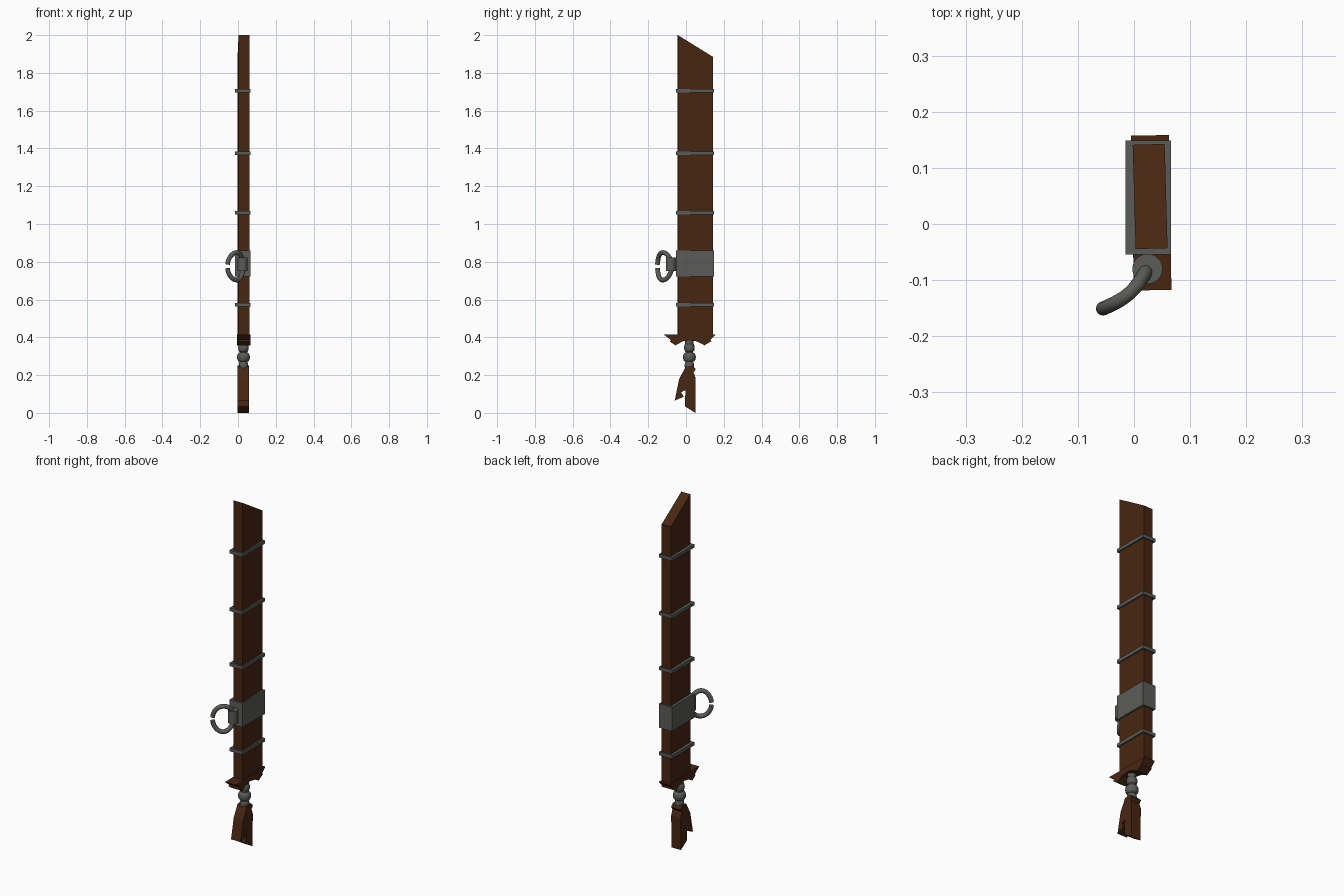
import bpy, bmesh, math
from mathutils import Vector, Matrix

if "Cube" in bpy.data.objects:
    bpy.data.objects.remove(bpy.data.objects["Cube"])


def material(name, rgb):
    m = bpy.data.materials.new(name)
    m.diffuse_color = (*rgb, 1)
    m.use_nodes = True
    m.node_tree.nodes["Principled BSDF"].inputs["Base Color"].default_value = m.diffuse_color
    return m


WOOD = material("dark brown wood", (0.064, 0.019, 0.006))
METAL = material("grey metal", (0.105, 0.108, 0.098))


def finish(name, bm, mat, smooth=False):
    bmesh.ops.recalc_face_normals(bm, faces=bm.faces)
    me = bpy.data.meshes.new(name)
    bm.to_mesh(me)
    bm.free()
    ob = bpy.data.objects.new(name, me)
    bpy.context.collection.objects.link(ob)
    me.materials.append(mat)
    if smooth:
        bpy.ops.object.select_all(action='DESELECT')
        bpy.context.view_layer.objects.active = ob
        ob.select_set(True)
        bpy.ops.object.shade_smooth_by_angle(angle=math.radians(40))
    return ob


def slab(name, outline, x0, x1, mat, yaw=0.0):
    """Extrude a (y, z) outline along x, then yaw it about its middle."""
    bm = bmesh.new()
    face = bm.faces.new([bm.verts.new((x0, y, z)) for y, z in outline])
    ext = bmesh.ops.extrude_face_region(bm, geom=[face])["geom"]
    bmesh.ops.translate(bm, vec=(x1 - x0, 0, 0),
                        verts=[v for v in ext if isinstance(v, bmesh.types.BMVert)])
    pivot = Vector(((x0 + x1) / 2, 0.04, 0))
    bmesh.ops.rotate(bm, verts=bm.verts, cent=pivot,
                     matrix=Matrix.Rotation(math.radians(yaw), 3, 'Z'))
    return finish(name, bm, mat)


def lathe(name, profile, cx, cy, mat, sides=24):
    """Turn an (r, z) profile around a vertical axis."""
    bm = bmesh.new()
    rings = [[bm.verts.new((cx + r * math.cos(2 * math.pi * i / sides),
                            cy + r * math.sin(2 * math.pi * i / sides), z))
              for i in range(sides)] for r, z in profile]
    for a, b in zip(rings, rings[1:]):
        for i in range(sides):
            j = (i + 1) % sides
            bm.faces.new((a[i], a[j], b[j], b[i]))
    bm.faces.new(rings[0])
    bm.faces.new(rings[-1])
    return finish(name, bm, mat, True)


def tube(name, pts, r, mat, sides=14):
    """Sweep a circle along a path."""
    bm = bmesh.new()
    rings = []
    for k, p in enumerate(pts):
        t = (pts[min(k + 1, len(pts) - 1)] - pts[max(k - 1, 0)]).normalized()
        u = t.cross(Vector((0.65, -0.76, 0))).normalized()
        w = t.cross(u)
        rings.append([bm.verts.new(p + r * (u * math.cos(a) + w * math.sin(a)))
                      for a in (2 * math.pi * i / sides for i in range(sides))])
    for a, b in zip(rings, rings[1:]):
        for i in range(sides):
            j = (i + 1) % sides
            bm.faces.new((a[i], a[j], b[j], b[i]))
    bm.faces.new(rings[0])
    bm.faces.new(rings[-1])
    return finish(name, bm, mat, True)


# Blade-shaped wooden scabbard with slanted top
slab("scabbard", [(-0.044, 0.40), (0.142, 0.40), (0.142, 1.885), (-0.044, 2.0)],
     0.0005, 0.0575, WOOD, yaw=1.6)

# Metal bands: four thin, one wide
for i, (z, h) in enumerate([(0.573, 0.019), (1.06, 0.019), (1.375, 0.019),
                            (1.705, 0.019), (0.79, 0.138)]):
    slab("wide_band" if h > 0.1 else f"thin_band_{i + 1}",
         [(-0.054, z - h / 2), (0.149, z - h / 2), (0.149, z + h / 2), (-0.054, z + h / 2)],
         -0.015, 0.066, METAL)

# Drum and open hanging ring on the wide band
lathe("ring_mount", [(0.027, 0.75), (0.027, 0.822)], 0.024, -0.08, METAL)
for name, s in (("ring_upper_half", 1), ("ring_lower_half", -1)):
    pts = []
    for k in range(17):
        a = math.radians(8 + 164 * k / 16)
        f = (1 - math.cos(a)) / 2            # 0 at the mount, 1 at the open tip
        bow = 0.012 * math.sin(math.pi * f)
        pts.append(Vector((0.026 - 0.082 * f + 0.65 * bow,
                           -0.076 - 0.075 * f - 0.76 * bow,
                           0.776 + s * 0.073 * math.sin(a))))
    tube(name, pts, 0.0125, METAL)

# Jagged wooden guard
slab("guard", [(-0.118, 0.415), (0.158, 0.415), (0.128, 0.385), (0.135, 0.38),
               (0.097, 0.358), (0.06, 0.378), (0.018, 0.385), (-0.02, 0.378),
               (-0.055, 0.358), (-0.085, 0.378), (-0.078, 0.385)],
     -0.003, 0.064, WOOD, yaw=1.0)

# Turned metal grip with three beads
grip = [(0.022, 0.39), (0.022, 0.365)]
for zc, r, h in ((0.345, 0.028, 0.02), (0.295, 0.034, 0.024), (0.25, 0.025, 0.018)):
    for k in range(9):
        a = math.pi * k / 8
        grip.append((0.02 + (r - 0.02) * math.sin(a), zc + h * math.cos(a)))
grip.append((0.018, 0.215))
lathe("grip", grip, 0.029, 0.018, METAL)

# Forked wooden pommel
slab("forked_pommel", [(-0.001, 0.245), (0.035, 0.25), (0.052, 0.232), (0.04, 0.215),
                       (0.051, 0.185), (0.049, 0.0), (-0.006, 0.035), (-0.003, 0.12),
                       (-0.026, 0.11), (-0.012, 0.085), (-0.06, 0.065), (-0.036, 0.18)],
     -0.002, 0.058, WOOD)
